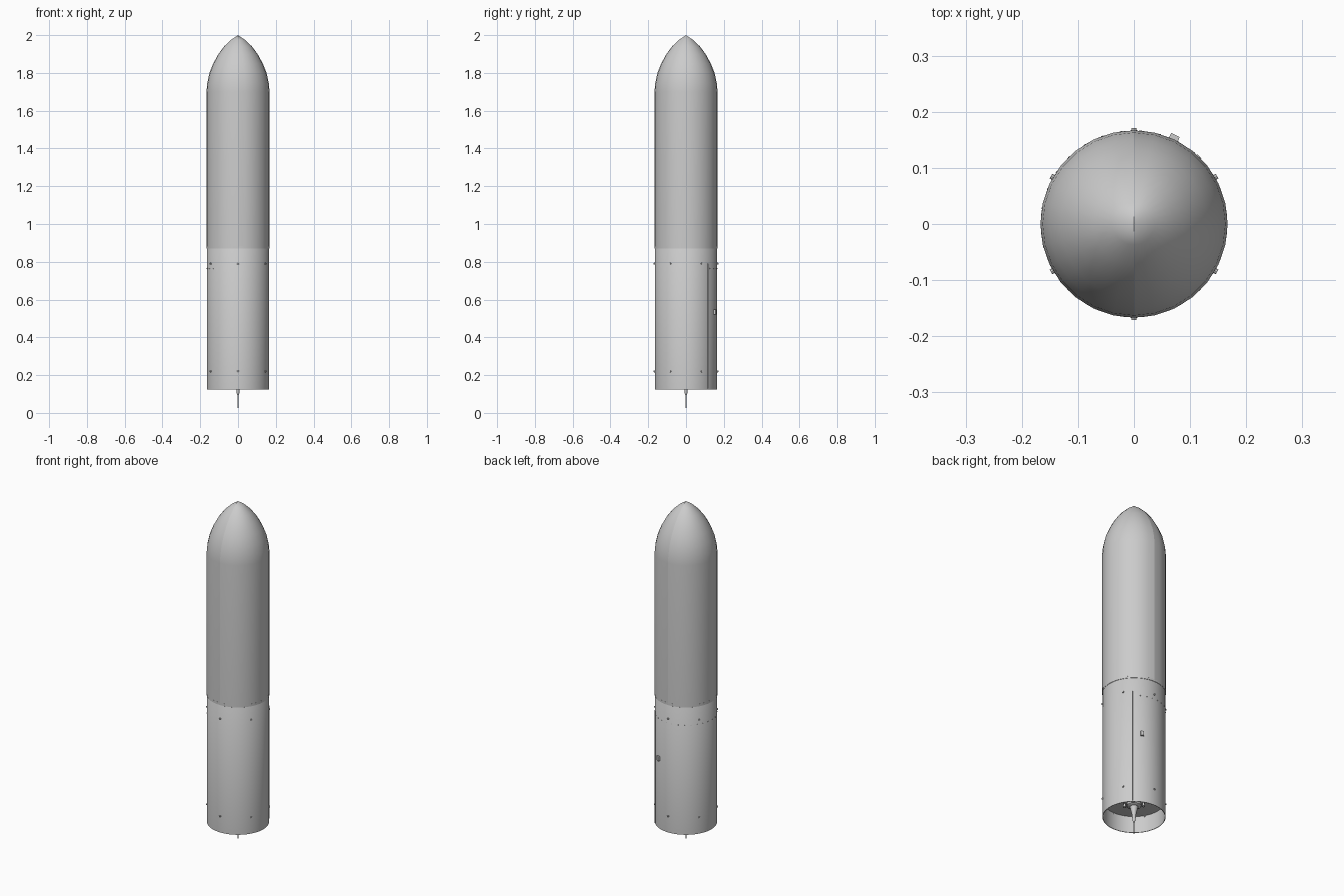
import bpy, bmesh
from math import sin, cos, pi, radians
from mathutils import Matrix, Vector

if "Cube" in bpy.data.objects:
    bpy.data.objects.remove(bpy.data.objects["Cube"])


def finish(bm, name, angle=35):
    bmesh.ops.remove_doubles(bm, verts=bm.verts, dist=1e-6)
    bmesh.ops.recalc_face_normals(bm, faces=bm.faces)
    me = bpy.data.meshes.new(name)
    bm.to_mesh(me)
    bm.free()
    ob = bpy.data.objects.new(name, me)
    bpy.context.collection.objects.link(ob)
    bpy.ops.object.select_all(action='DESELECT')
    ob.select_set(True)
    bpy.context.view_layer.objects.active = ob
    bpy.ops.object.shade_smooth_by_angle(angle=radians(angle))
    return ob


def lathe(name, profile, segs, start=0, sweep=360, loop=False, angle=35):
    """Revolve (radius, z) points about z; partial sweeps get end caps."""
    bm = bmesh.new()
    rings = []
    for i in range(segs + 1):
        a = radians(start + sweep * i / segs)
        rings.append([bm.verts.new((r * cos(a), r * sin(a), z)) for r, z in profile])
    n = len(profile)
    for a, b in zip(rings, rings[1:]):
        for j in range(n if loop else n - 1):
            k = (j + 1) % n
            bm.faces.new((a[j], b[j], b[k], a[k]))
    if sweep < 360 and loop:
        bm.faces.new(rings[0])
        bm.faces.new(rings[-1])
    bmesh.ops.dissolve_degenerate(bm, dist=1e-6, edges=bm.edges)
    return finish(bm, name, angle)


def radial(angle, r, z):
    """Frame on the hull whose local z points outward and local y up."""
    a = radians(angle)
    out, up = Vector((cos(a), sin(a), 0)), Vector((0, 0, 1))
    side = up.cross(out)
    m = Matrix((side, up, out)).transposed().to_4x4()
    m.translation = out * r + up * z
    return m


def studs(name, spots, radius, height, r=0.165):
    bm = bmesh.new()
    for ang, z in spots:
        bmesh.ops.create_cone(bm, cap_ends=True, segments=8, radius1=radius,
                              radius2=radius * 0.75, depth=height, matrix=radial(ang, r, z))
    return finish(bm, name)


def box(name, angle, r, z, size):
    bm = bmesh.new()
    bmesh.ops.create_cube(bm, size=1, matrix=radial(angle, r, z) @ Matrix.Diagonal((*size, 1)))
    return finish(bm, name)


# Stage: open skirt below, recessed bulkhead, closed forward deck
lathe("stage_hull", [(0, 0.215), (0.10, 0.217), (0.162, 0.222), (0.162, 0.125), (0.165, 0.125),
                     (0.165, 0.870), (0.160, 0.878), (0, 0.878)], 64)

# Two fairing halves: cylinder plus ogive nose, thin walled, seam along y
outer = [(0.167, 0.880), (0.167, 1.700), (0.163, 1.745), (0.151, 1.800), (0.131, 1.850),
         (0.105, 1.898), (0.073, 1.941), (0.037, 1.975), (0, 2.0)]
inner = [(max(r - 0.004, 0), z - (0.005 if z > 1.7 else 0)) for r, z in reversed(outer)]
for side, start in (("right", -90), ("left", 90)):
    lathe("fairing_half_" + side, outer + inner, 14, start, 180, loop=True, angle=40)

# Joint rings at fairing base and between barrel and nose
lathe("fairing_base_ring", [(0.160, 0.866), (0.1665, 0.870), (0.1665, 0.884), (0.160, 0.888)], 48)
lathe("nose_joint_ring", [(0.158, 1.692), (0.1668, 1.695), (0.1668, 1.701), (0.158, 1.704)], 28)

# Attachment studs: six around, in two rows
studs("hull_studs", [(30 + 60 * i, z) for i in range(6) for z in (0.22, 0.79)], 0.006, 0.012)
studs("rear_rivets", [(50 + 12 * i, 0.765) for i in range(15)], 0.003, 0.004)

# Cable raceway and service box
box("cable_raceway", 46, 0.165, 0.46, (0.010, 0.66, 0.006))
box("service_box", 65, 0.168, 0.535, (0.017, 0.026, 0.014))

# Central engine: mounting flange, collar and tapering needle
lathe("engine_flange", [(0, 0.218), (0.058, 0.218), (0.058, 0.210), (0.038, 0.206), (0.038, 0.192),
                        (0.028, 0.186), (0, 0.186)], 24)
lathe("engine_needle", [(0.022, 0.188), (0.018, 0.170), (0.012, 0.145), (0.009, 0.122),
                        (0.008, 0.105), (0.004, 0.095), (0.003, 0.05), (0.001, 0.02), (0, 0.0)], 16)

# Small thrusters around the engine
bm = bmesh.new()
for i in range(4):
    a = pi / 4 + i * pi / 2
    bmesh.ops.create_cone(bm, cap_ends=True, segments=12, radius1=0.009, radius2=0.004, depth=0.026,
                          matrix=Matrix.Translation((0.05 * cos(a), 0.05 * sin(a), 0.2)))
finish(bm, "small_thrusters")
